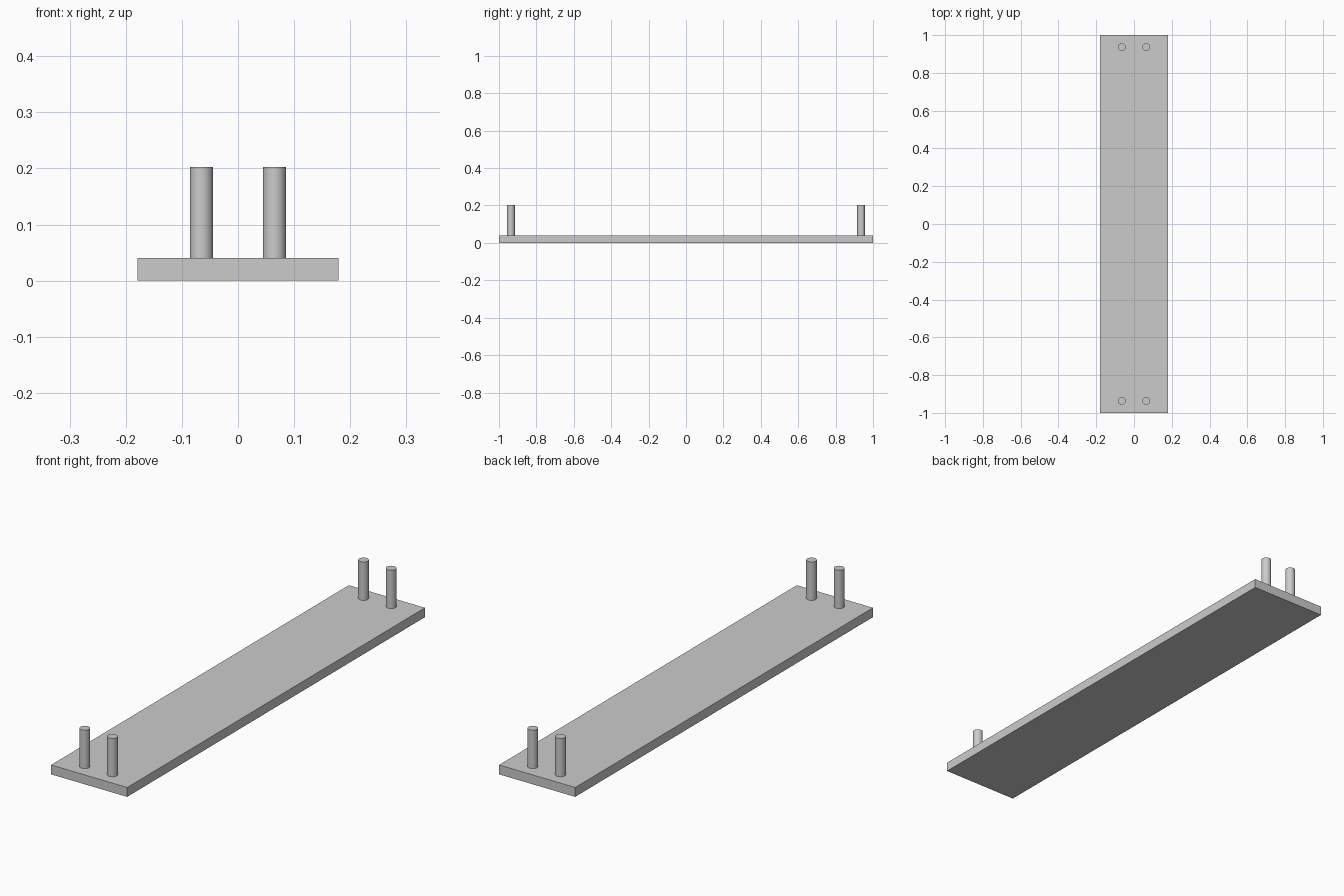
import bpy
import bmesh
from mathutils import Matrix

cube = bpy.data.objects.get("Cube")
if cube:
    bpy.data.objects.remove(cube, do_unlink=True)

# Single grey finish
grey = bpy.data.materials.new("plain_grey")
grey.use_nodes = True
colour = (0.6, 0.6, 0.6, 1)
grey.diffuse_color = colour
grey.node_tree.nodes["Principled BSDF"].inputs["Base Color"].default_value = colour

PLATE_WIDTH, PLATE_LENGTH, PLATE_HEIGHT = 0.358, 2.0, 0.04
PEG_RADIUS, PEG_TOP = 0.0205, 0.203
PEG_X, PEG_Y = 0.065, 0.936


def add_object(name, bm):
    mesh = bpy.data.meshes.new(name)
    bm.to_mesh(mesh)
    bm.free()
    mesh.materials.append(grey)
    obj = bpy.data.objects.new(name, mesh)
    bpy.context.collection.objects.link(obj)
    return obj


# Long flat base plate
bm = bmesh.new()
size = Matrix.Diagonal((PLATE_WIDTH, PLATE_LENGTH, PLATE_HEIGHT, 1))
bmesh.ops.create_cube(bm, size=1, matrix=Matrix.Translation((0, 0, PLATE_HEIGHT / 2)) @ size)
add_object("base_plate", bm)

# Pair of round pegs at each end
for end, sy in (("front", -1), ("back", 1)):
    for side, sx in (("right", -1), ("left", 1)):
        bm = bmesh.new()
        bmesh.ops.create_cone(bm, cap_ends=True, segments=32, radius1=PEG_RADIUS,
                              radius2=PEG_RADIUS, depth=PEG_TOP - PLATE_HEIGHT)
        for face in bm.faces:
            face.smooth = abs(face.normal.z) < 0.5
        for edge in bm.edges:
            edge.smooth = all(f.smooth for f in edge.link_faces)
        peg = add_object(f"{end}_{side}_peg", bm)
        peg.location = (sx * PEG_X, sy * PEG_Y, (PEG_TOP + PLATE_HEIGHT) / 2)
